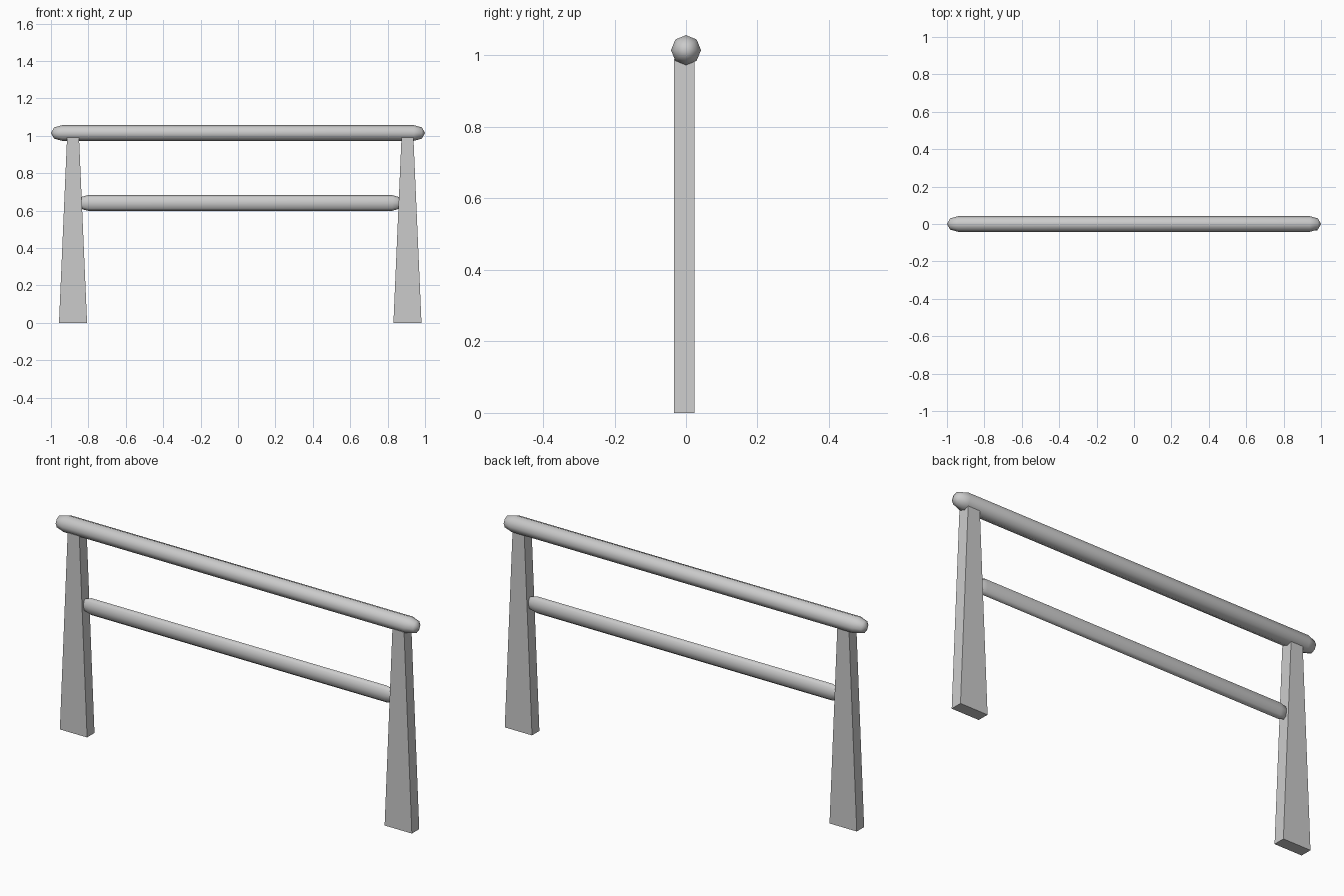
import bpy, bmesh
from math import sin, cos, pi

if "Cube" in bpy.data.objects:
    bpy.data.objects.remove(bpy.data.objects["Cube"])

SIDES = 8


def make_object(name, bm, smooth=False):
    bmesh.ops.recalc_face_normals(bm, faces=bm.faces)
    for f in bm.faces:
        f.smooth = smooth
    mesh = bpy.data.meshes.new(name)
    bm.to_mesh(mesh)
    bm.free()
    ob = bpy.data.objects.new(name, mesh)
    bpy.context.collection.objects.link(ob)
    return ob


def rail(name, centre, half_len, ry, rz, cap=0.06):
    """Low-sided bar along x with rounded ends."""
    cx, cy, cz = centre
    full = half_len - cap
    ring_x = full + cap * 0.72
    bm = bmesh.new()
    rings = []
    for x, s in ((-ring_x, 0.71), (-full, 1), (full, 1), (ring_x, 0.71)):
        rings.append([bm.verts.new((cx + x,
                                    cy + ry * s * cos(2 * pi * i / SIDES),
                                    cz + rz * s * sin(2 * pi * i / SIDES)))
                      for i in range(SIDES)])
    tips = [bm.verts.new((cx + d * half_len, cy, cz)) for d in (-1, 1)]
    for i in range(SIDES):
        j = (i + 1) % SIDES
        for a, b in zip(rings, rings[1:]):
            bm.faces.new((a[i], a[j], b[j], b[i]))
        bm.faces.new((tips[0], rings[0][j], rings[0][i]))
        bm.faces.new((tips[1], rings[-1][i], rings[-1][j]))
    return make_object(name, bm, smooth=True)


def post(name, cx):
    """Upright that narrows towards the top in x only."""
    bm = bmesh.new()
    bmesh.ops.create_cube(bm, size=1)
    for v in bm.verts:
        top = v.co.z > 0
        v.co.x = cx + v.co.x * (0.064 if top else 0.15)
        v.co.y = -0.005 + v.co.y * 0.058
        v.co.z = 0.99 if top else 0
    return make_object(name, bm)


# Uprights
post("left_post", -0.882)
post("right_post", 0.906)

# Round handrail on top, flatter crossbar between the posts
rail("top_rail", (0, 0, 1.015), 1.0, 0.042, 0.042)
rail("lower_rail", (0.011, -0.005, 0.641), 0.873, 0.023, 0.042)
